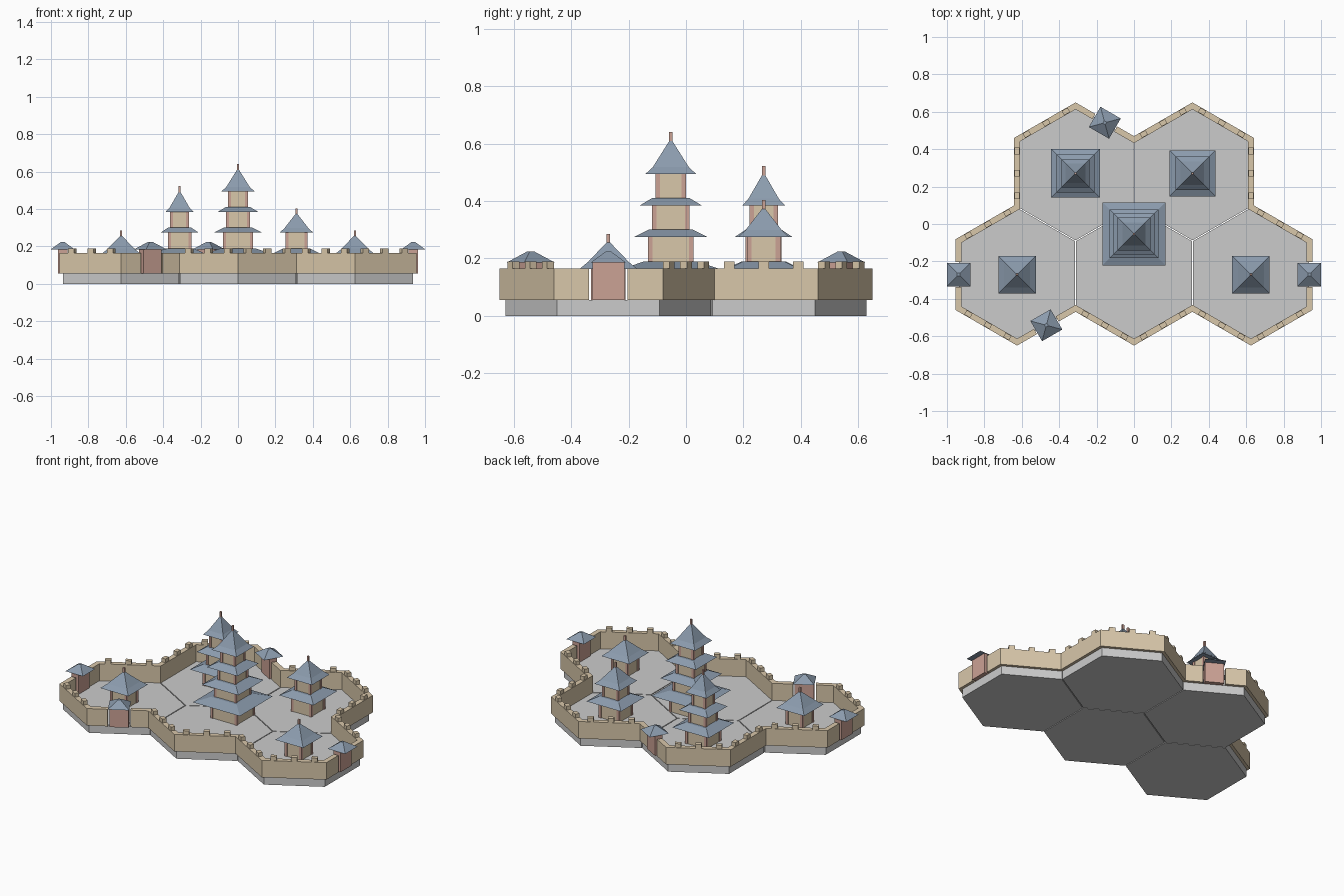
import bpy, bmesh
from math import sin, cos, tan, pi, radians, sqrt
from mathutils import Matrix, Vector

if "Cube" in bpy.data.objects:
    bpy.data.objects.remove(bpy.data.objects["Cube"])

APO = 0.3125                 # hex apothem
R = APO * 2 / sqrt(3)        # hex radius / edge length
ROW = 0.75 * R
FLOOR, WALL_TOP, STOREY = 0.055, 0.165, 0.11
CENTRES = [(-2 * APO, -ROW), (0, -ROW), (2 * APO, -ROW), (-APO, ROW), (APO, ROW)]
GATES = {(0, 3), (2, 0), (0, 5), (3, 1)}   # (hex, edge)


def material(name, rgb):
    m = bpy.data.materials.new(name)
    m.diffuse_color = (*rgb, 1)
    m.use_nodes = True
    m.node_tree.nodes["Principled BSDF"].inputs["Base Color"].default_value = m.diffuse_color
    return m


STONE = material("stone", (0.62, 0.62, 0.60))
TAN = material("tan_wall", (0.69, 0.57, 0.40))
RED = material("red_wood", (0.60, 0.36, 0.30))
TILE = material("blue_tile", (0.26, 0.33, 0.42))


def loft(bm, low, high, z0, z1, mat=Matrix()):
    """Closed solid between two outlines; a one-point top makes a pyramid."""
    a = [bm.verts.new(mat @ Vector((x, y, z0))) for x, y in low]
    b = [bm.verts.new(mat @ Vector((x, y, z1))) for x, y in high]
    n = len(a)
    bm.faces.new(a[::-1])
    if len(b) > 1:
        bm.faces.new(b)
    for i in range(n):
        j = (i + 1) % n
        top = [b[0]] if len(b) == 1 else [b[j], b[i]]
        bm.faces.new([a[i], a[j]] + top)


def rect(hx, hy=None, cx=0, cy=0):
    hy = hx if hy is None else hy
    return [(cx - hx, cy - hy), (cx + hx, cy - hy), (cx + hx, cy + hy), (cx - hx, cy + hy)]


def box(bm, outline, z0, z1, mat=Matrix()):
    loft(bm, outline, outline, z0, z1, mat)


def finish(bm, name, mat):
    bmesh.ops.recalc_face_normals(bm, faces=bm.faces)
    me = bpy.data.meshes.new(name)
    bm.to_mesh(me)
    bm.free()
    me.materials.append(mat)
    ob = bpy.data.objects.new(name, me)
    bpy.context.collection.objects.link(ob)


def edge_matrix(h, k):
    """Local frame on a hex edge: x points outward, y runs along the edge."""
    a = radians(60 * k)
    c = CENTRES[h]
    return Matrix.Translation((c[0] + APO * cos(a), c[1] + APO * sin(a), 0)) @ Matrix.Rotation(a, 4, 'Z')


def is_outer(h, k):
    a = radians(60 * k)
    x, y = CENTRES[h][0] + 2 * APO * cos(a), CENTRES[h][1] + 2 * APO * sin(a)
    return all((x - p) ** 2 + (y - q) ** 2 > 0.01 for p, q in CENTRES)


# hexagonal ground slabs with a hairline gap
for h, (cx, cy) in enumerate(CENTRES):
    bm = bmesh.new()
    r = R - 0.003
    box(bm, [(cx + r * sin(-i * pi / 3), cy + r * cos(i * pi / 3)) for i in range(6)], 0, FLOOR)
    finish(bm, f"hex_slab_{h}", STONE)

# mitred perimeter wall, split at gates, with merlons on plain edges
T = 0.016
wall, merlons = bmesh.new(), bmesh.new()
for h in range(5):
    for k in range(6):
        if not is_outer(h, k):
            continue
        m = edge_matrix(h, k)
        s1 = tan(pi / 6) * (1 if is_outer(h, (k + 1) % 6) else -1)
        s0 = tan(pi / 6) * (1 if is_outer(h, (k - 1) % 6) else -1)
        start = [(-T, -R / 2 + s0 * T), (T, -R / 2 - s0 * T)]
        end = [(T, R / 2 + s1 * T), (-T, R / 2 - s1 * T)]
        if (h, k) in GATES:
            g = 0.067
            box(wall, start + [(T, -g), (-T, -g)], FLOOR, WALL_TOP, m)
            box(wall, [(-T, g), (T, g)] + end, FLOOR, WALL_TOP, m)
        else:
            box(wall, start + end, FLOOR, WALL_TOP, m)
            for i in (-1, 0, 1):
                box(merlons, rect(0.0135, 0.018, 0, i * R / 3), WALL_TOP - 0.002, 0.19, m)
finish(wall, "perimeter_wall", TAN)
finish(merlons, "merlons", TAN)

# gatehouses
for n, (h, k) in enumerate(sorted(GATES)):
    m = edge_matrix(h, k)
    bm = bmesh.new()
    box(bm, rect(0.025, 0.056), FLOOR, 0.186, m)
    finish(bm, f"gatehouse_{n}", RED)
    bm = bmesh.new()
    loft(bm, rect(0.0625), rect(0.008), 0.185, 0.225, m)
    finish(bm, f"gate_roof_{n}", TILE)


def tower(name, x, y, bodies, roofs, cap):
    """Tapering storeys with corner posts, skirt roofs, a pyramid cap and a spire."""
    m = Matrix.Translation((x, y, 0))
    body, wood, roof = bmesh.new(), bmesh.new(), bmesh.new()
    z = FLOOR
    for i, (b, r) in enumerate(zip(bodies, roofs)):
        z1 = FLOOR + STOREY * (i + 1)
        box(body, rect(b - 0.004), z, z1 + 0.005, m)
        for sx in (-1, 1):
            for sy in (-1, 1):
                box(wood, rect(0.008, 0.008, sx * (b - 0.008), sy * (b - 0.008)), z, z1 + 0.003, m)
        last = i == len(bodies) - 1
        top = r * 0.68 if last else bodies[i + 1] + 0.013
        loft(roof, rect(r), rect(top), z1 - 0.001, z1 + 0.025, m)
        z = z1 + 0.025
    loft(roof, rect(roofs[-1] * 0.7), [(0, 0)], z - 0.001, z + cap, m)
    box(wood, rect(0.006), z + cap - 0.02, z + cap + 0.023, m)
    finish(body, name + "_walls", TAN)
    finish(wood, name + "_posts_and_spire", RED)
    finish(roof, name + "_roofs", TILE)


tower("main_pagoda", 0, -0.053, (0.094, 0.079, 0.065, 0.053), (0.168, 0.13, 0.109, 0.089), 0.098)
tower("left_pagoda", -APO, ROW, (0.076, 0.063, 0.05), (0.13, 0.102, 0.075), 0.09)
tower("right_pagoda", APO, ROW, (0.072, 0.058), (0.123, 0.09), 0.08)
for side, s in (("left", -1), ("right", 1)):
    tower(side + "_pavilion", s * 2 * APO, -ROW, (0.06,), (0.1,), 0.072)
